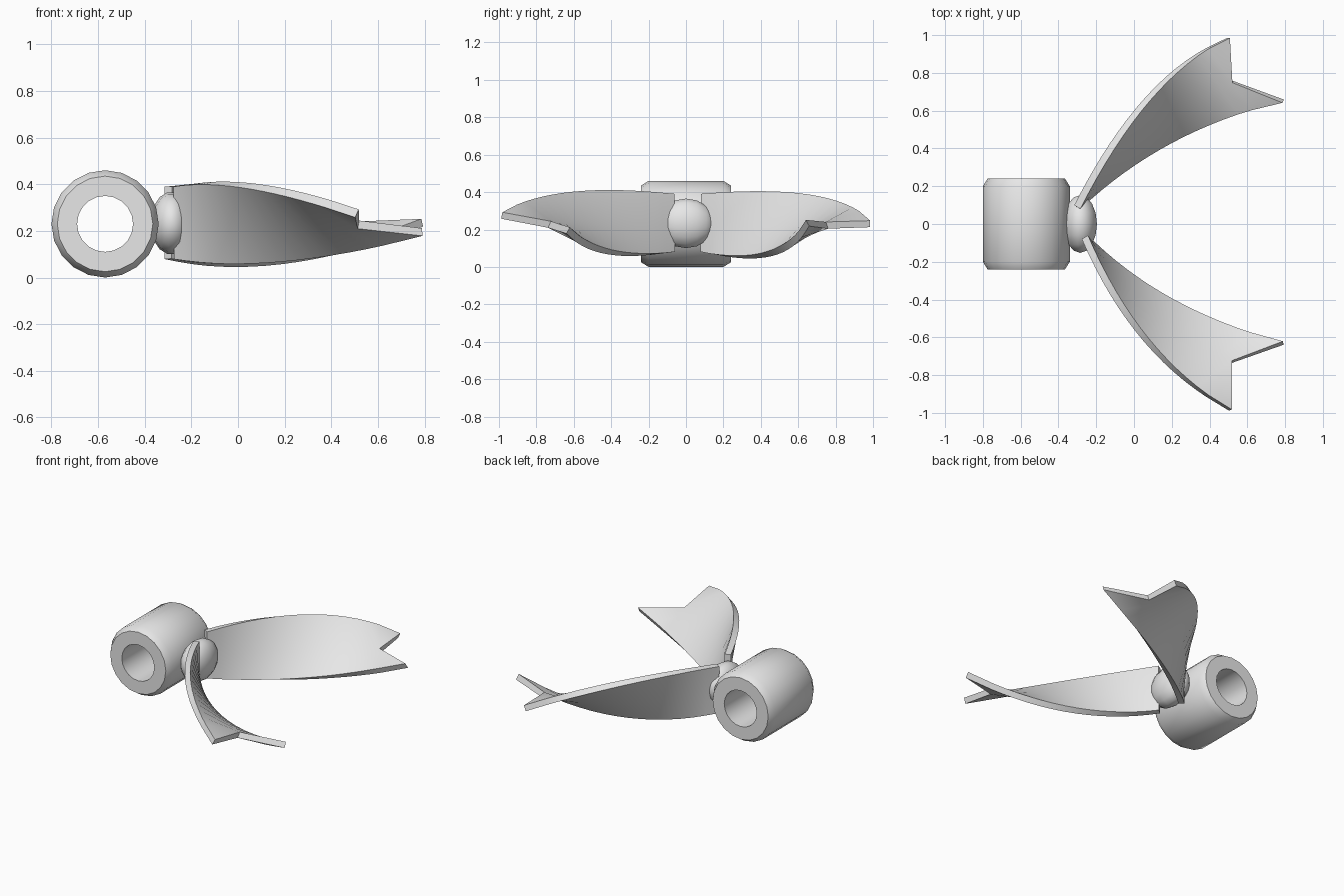
import bpy, bmesh, math
from mathutils import Vector

cube = bpy.data.objects.get("Cube")
if cube:
    bpy.data.objects.remove(cube, do_unlink=True)

grey = bpy.data.materials.new("plain_grey")
grey.use_nodes = True
grey.diffuse_color = (0.8, 0.8, 0.8, 1)
grey.node_tree.nodes["Principled BSDF"].inputs["Base Color"].default_value = grey.diffuse_color


def add_object(name, bm):
    bmesh.ops.recalc_face_normals(bm, faces=bm.faces)
    mesh = bpy.data.meshes.new(name)
    bm.to_mesh(mesh)
    bm.free()
    mesh.materials.append(grey)
    obj = bpy.data.objects.new(name, mesh)
    bpy.context.collection.objects.link(obj)
    bpy.ops.object.select_all(action='DESELECT')
    obj.select_set(True)
    bpy.context.view_layer.objects.active = obj
    return obj


def smooth():
    bpy.ops.object.shade_smooth_by_angle(angle=math.radians(35))


def lathe(name, profile, centre, segments, closed, scale_x=1, turn=0):
    """Spin (radius, y) points around the y axis."""
    bm = bmesh.new()
    rings = []
    for r, y in profile:
        ring = []
        for i in range(segments):
            a = math.tau * (i + turn) / segments
            ring.append(bm.verts.new(Vector(centre) + Vector(
                (r * math.cos(a) * scale_x, y, r * math.sin(a)))))
        rings.append(ring)
    pairs = list(zip(rings, rings[1:]))
    if closed:
        pairs.append((rings[-1], rings[0]))
    for a, b in pairs:
        for i in range(segments):
            j = (i + 1) % segments
            bm.faces.new((a[i], a[j], b[j], b[i]))
    bmesh.ops.remove_doubles(bm, verts=bm.verts, dist=0.0005)
    obj = add_object(name, bm)
    smooth()
    return obj


def through(start, middle, end):
    """Quadratic curve that passes through its middle point."""
    a, m, b = Vector(start), Vector(middle), Vector(end)
    c = 2 * m - (a + b) / 2
    return lambda t: a * (1 - t) ** 2 + c * 2 * t * (1 - t) + b * t * t


def ribbon(name, upper, lower, notch=0.87, steps=14):
    """Twisted strip between two edge curves, ending in a forked tail."""
    bm = bmesh.new()
    rows = []
    for i in range(steps + 1):
        t = notch * i / steps
        u, l = upper(t), lower(t)
        rows.append([bm.verts.new(p) for p in (u, u.lerp(l, 0.55), l)])
    for a, b in zip(rows, rows[1:]):
        for k in range(2):
            bm.faces.new((a[k], a[k + 1], b[k + 1], b[k]))
    # Forked tips
    end = rows[-1]
    bm.faces.new((end[0], end[1], bm.verts.new(upper(1))))
    bm.faces.new((end[1], end[2], bm.verts.new(lower(1))))
    obj = add_object(name, bm)
    mod = obj.modifiers.new("thickness", 'SOLIDIFY')
    mod.thickness = 0.038
    mod.offset = 0
    bpy.ops.object.modifier_apply(modifier=mod.name)
    smooth()
    return obj


# Hollow tube with chamfered ends
lathe("tube", [(0.12, -0.24), (0.205, -0.24), (0.23, -0.2),
               (0.23, 0.2), (0.205, 0.24), (0.12, 0.24)],
      (-0.57, 0, 0.23), 20, True)

# Oval knot beside the tube
arc = [math.pi * i / 8 for i in range(9)]
lathe("knot", [(0.135 * math.sin(a), -0.153 * math.cos(a)) for a in arc],
      (-0.285, 0, 0.233), 16, False, scale_x=0.67, turn=0.5)

# Two ribbon tails
ribbon("right_ribbon",
       through((-0.26, -0.07, 0.39), (0.07, -0.62, 0.39), (0.51, -0.985, 0.275)),
       through((-0.26, -0.07, 0.08), (0.2, -0.41, 0.08), (0.79, -0.63, 0.195)))
ribbon("left_ribbon",
       through((-0.3, 0.09, 0.39), (0.08, 0.67, 0.375), (0.5, 0.985, 0.23)),
       through((-0.3, 0.09, 0.08), (0.2, 0.445, 0.07), (0.79, 0.65, 0.235)))
